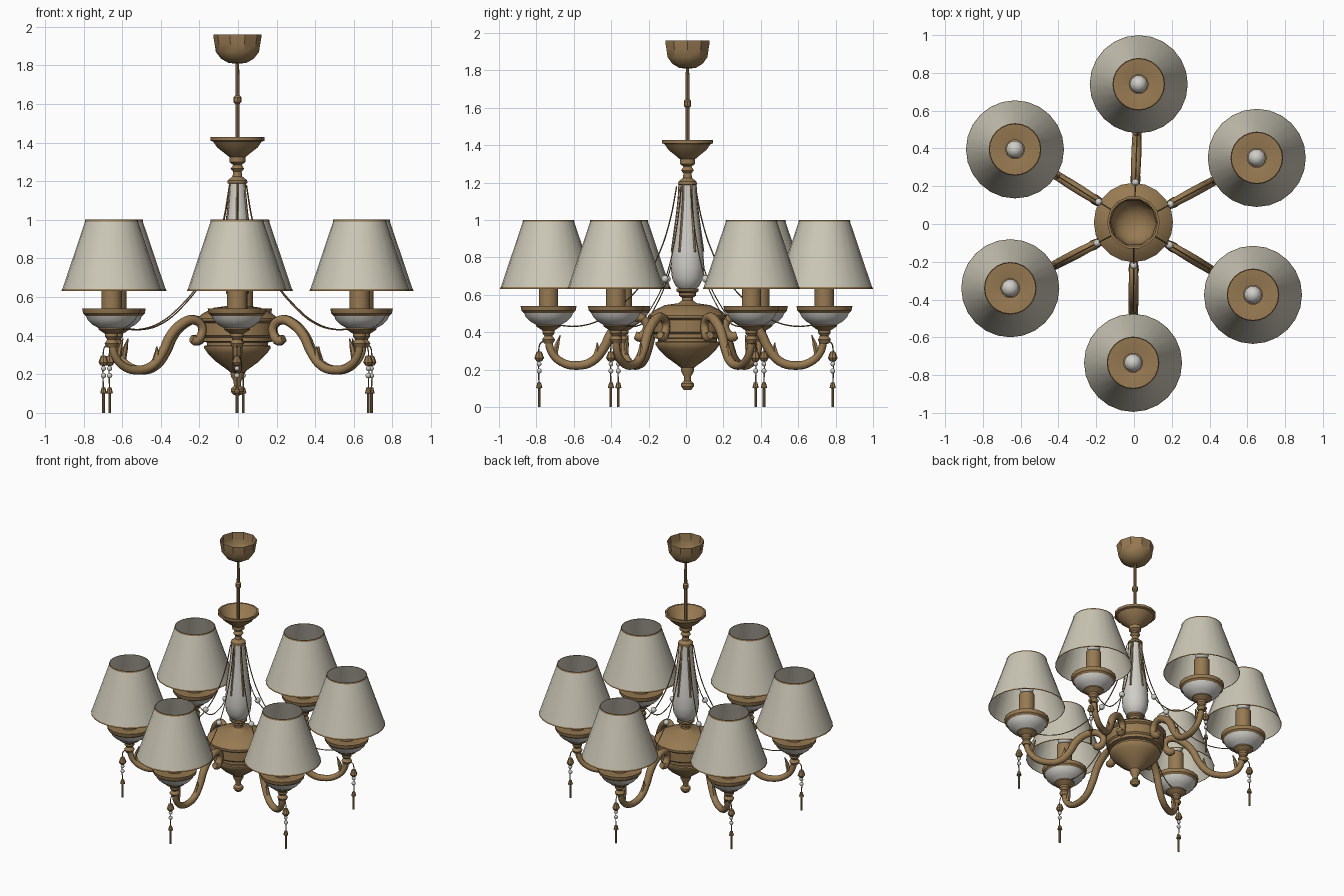
import bpy, bmesh, math
from mathutils import Vector


def material(name, rgb):
    m = bpy.data.materials.new(name)
    m.diffuse_color = (*rgb, 1)
    return m


BRASS = material("antique brass", (0.31, 0.195, 0.085))
FABRIC = material("cream fabric", (0.60, 0.57, 0.47))
PORCELAIN = material("white porcelain", (0.62, 0.61, 0.57))
HUB = (-0.003, 0.008)


def finish(ob, mat, angle=35):
    ob.data.materials.append(mat)
    bpy.ops.object.select_all(action='DESELECT')
    bpy.context.view_layer.objects.active = ob
    ob.select_set(True)
    bpy.ops.object.shade_smooth_by_angle(angle=math.radians(angle))
    return ob


def lathe(name, profile, mat, centre=HUB, sides=20, angle=35):
    """Spin (radius, height) points about a vertical axis; radius 0 makes a pole."""
    bm = bmesh.new()
    rings = []
    for r, z in profile:
        if r == 0:
            rings.append([bm.verts.new((0, 0, z))] * sides)
        else:
            rings.append([bm.verts.new((r * math.cos(math.tau * i / sides),
                                        r * math.sin(math.tau * i / sides), z))
                          for i in range(sides)])
    for a, b in zip(rings, rings[1:]):
        for i in range(sides):
            j = (i + 1) % sides
            quad = list(dict.fromkeys((a[i], a[j], b[j], b[i])))
            if len(quad) > 2:
                bm.faces.new(quad)
    mesh = bpy.data.meshes.new(name)
    bm.to_mesh(mesh)
    bm.free()
    ob = bpy.data.objects.new(name, mesh)
    ob.location = (*centre, 0)
    bpy.context.collection.objects.link(ob)
    return finish(ob, mat, angle)


def tube(name, path, radius, mat, sides=2, steps=4):
    """Smooth tube through (x, y, z, radius factor) points."""
    cu = bpy.data.curves.new(name, 'CURVE')
    cu.dimensions = '3D'
    cu.bevel_depth = radius
    cu.bevel_resolution = sides
    cu.resolution_u = steps
    cu.use_fill_caps = True
    sp = cu.splines.new('BEZIER')
    sp.bezier_points.add(len(path) - 1)
    for p, (x, y, z, f) in zip(sp.bezier_points, path):
        p.co = (x, y, z)
        p.radius = f
        p.handle_left_type = p.handle_right_type = 'AUTO'
    ob = bpy.data.objects.new(name, cu)
    bpy.context.collection.objects.link(ob)
    bpy.ops.object.select_all(action='DESELECT')
    bpy.context.view_layer.objects.active = ob
    ob.select_set(True)
    bpy.ops.object.convert(target='MESH')
    return finish(bpy.context.object, mat, 50)


def ball(name, at, r, mat):
    pts = [(r * math.sin(math.pi * i / 6), at[2] - r * math.cos(math.pi * i / 6)) for i in range(7)]
    pts[0], pts[-1] = (0, at[2] - r), (0, at[2] + r)
    return lathe(name, pts, mat, (at[0], at[1]), 10, 60)


# Ceiling canopy, open at the top, and hanging rod
lathe("ceiling_canopy", [(0, 1.81), (0.045, 1.812), (0.085, 1.835), (0.112, 1.87),
                         (0.118, 1.91), (0.125, 1.95), (0.125, 1.96)], BRASS, sides=10)
lathe("hanging_rod", [(0.011, 1.34), (0.011, 1.60), (0.02, 1.61), (0.02, 1.635),
                      (0.011, 1.645), (0.009, 1.82)], BRASS, sides=8)

# Upper dish, open at the top, with its turned stem
lathe("upper_dish", [(0.03, 1.185), (0.052, 1.19), (0.05, 1.205), (0.025, 1.225), (0.022, 1.25),
                     (0.035, 1.265), (0.022, 1.285), (0.042, 1.30), (0.042, 1.325), (0.06, 1.34),
                     (0.105, 1.375), (0.125, 1.405), (0.14, 1.41), (0.14, 1.428), (0.128, 1.428),
                     (0.098, 1.38), (0.05, 1.348), (0, 1.345)], BRASS, sides=14)

# Central porcelain vase with brass ribs
VASE = [(0.035, 0.625), (0.062, 0.645), (0.083, 0.69), (0.09, 0.75), (0.084, 0.83),
        (0.07, 0.93), (0.055, 1.04), (0.046, 1.13), (0.043, 1.19)]
lathe("vase", VASE, PORCELAIN)

# Hub: lower finial, belly, drum, domed top and neck
lathe("hub", [(0, 0.09), (0.02, 0.092), (0.034, 0.11), (0.034, 0.125), (0.018, 0.14),
              (0.02, 0.165), (0.034, 0.19), (0.036, 0.21), (0.055, 0.225), (0.11, 0.265),
              (0.155, 0.31), (0.172, 0.335), (0.172, 0.347), (0.158, 0.35), (0.158, 0.365),
              (0.185, 0.37), (0.185, 0.39), (0.196, 0.40), (0.196, 0.465), (0.21, 0.475),
              (0.21, 0.49), (0.18, 0.515), (0.12, 0.545), (0.05, 0.555), (0.03, 0.57),
              (0.03, 0.585), (0.045, 0.595), (0.045, 0.61), (0.06, 0.62), (0.06, 0.632),
              (0.035, 0.637)], BRASS)

# Lamp positions, slightly irregular around the hub
LAMPS = [(0.025, 0.74), (0.65, 0.35), (0.63, -0.375),
         (-0.005, -0.735), (-0.655, -0.34), (-0.63, 0.395)]
# Radial paths: (distance along arm, height, thickness factor)
ARM = [(0.735, 0.375, 0.9), (0.722, 0.30, 0.9), (0.665, 0.24, 0.95), (0.58, 0.222, 1),
       (0.50, 0.245, 1.05), (0.44, 0.315, 1.1), (0.395, 0.40, 1.15), (0.33, 0.46, 1.15),
       (0.265, 0.482, 1.05), (0.215, 0.455, 1), (0.212, 0.41, 1), (0.245, 0.375, 1.2),
       (0.272, 0.385, 0.9)]
CHAIN = [(0.05, 1.18, 1), (0.085, 1.0, 1), (0.14, 0.83, 1), (0.22, 0.68, 1), (0.34, 0.55, 1),
         (0.46, 0.465, 1), (0.58, 0.432, 1), (0.70, 0.44, 1)]
LEAVES = [[(0.50, 0.245, 1), (0.475, 0.30, 1.1), (0.475, 0.345, 0.2)],
          [(0.70, 0.27, 1), (0.69, 0.33, 1), (0.672, 0.385, 0.2)]]

for n, c in enumerate(LAMPS):
    length = math.hypot(*c)
    ux, uy = c[0] / length, c[1] / length

    def radial(points):
        return [(ux * r, uy * r, z, f) for r, z, f in points]

    # Scrolled arm with leaves
    tube(f"arm_{n}", radial(ARM), 0.023, BRASS)
    for k, leaf in enumerate(LEAVES):
        tube(f"arm_leaf_{n}_{k}", radial(leaf), 0.014, BRASS, 1, 3)

    # Swag wire with beads, and the vase rib
    tube(f"swag_wire_{n}", radial(CHAIN), 0.0035, BRASS, 0)
    ball(f"swag_bead_{n}", (ux * 0.22, uy * 0.22, 0.685), 0.02, PORCELAIN)
    tube(f"vase_rib_{n}", [(HUB[0] + ux * r, HUB[1] + uy * r, z, 1) for r, z in VASE[4:]],
         0.006, BRASS, 0, 2)

    # Lamp cup: brass stem, porcelain bowl, brass rim
    lathe(f"lamp_stem_{n}", [(0, 0.335), (0.025, 0.34), (0.036, 0.36), (0.022, 0.38),
                             (0.034, 0.395), (0.034, 0.41), (0.05, 0.42), (0.068, 0.432),
                             (0.068, 0.44)], BRASS, c, 14)
    lathe(f"lamp_bowl_{n}", [(0.066, 0.438), (0.10, 0.458), (0.124, 0.482), (0.134, 0.505)],
          PORCELAIN, c, 18)
    lathe(f"lamp_rim_{n}", [(0.134, 0.503), (0.147, 0.515), (0.152, 0.54), (0.14, 0.541),
                            (0.05, 0.525)], BRASS, c, 18)

    # Candle tube and bulb
    lathe(f"candle_{n}", [(0.053, 0.52), (0.053, 0.73), (0.03, 0.735), (0, 0.735)], BRASS, c, 14)
    ball(f"bulb_{n}", (*c, 0.775), 0.048, PORCELAIN)

    # Fabric shade with thin brass trims
    lathe(f"shade_{n}", [(0.257, 0.635), (0.134, 1.0)], FABRIC, c, 24)
    lathe(f"shade_bottom_trim_{n}", [(0.257, 0.632), (0.2595, 0.632), (0.2565, 0.641)],
          BRASS, c, 24)
    lathe(f"shade_top_trim_{n}", [(0.139, 0.991), (0.1365, 1.001), (0.133, 1.001)],
          BRASS, c, 24)

    # Crystal pendant hanging outside the arm
    p = (ux * 0.785, uy * 0.785)
    tube(f"pendant_hook_{n}", radial([(0.735, 0.35, 1), (0.772, 0.347, 1), (0.785, 0.325, 1),
                                      (0.785, 0.10, 1)]), 0.0035, BRASS, 0, 3)
    lathe(f"pendant_cap_{n}", [(0, 0.298), (0.014, 0.295), (0.026, 0.262), (0.015, 0.245),
                               (0, 0.243)], BRASS, p, 8)
    ball(f"pendant_bead_{n}", (*p, 0.23), 0.013, PORCELAIN)
    ball(f"pendant_small_bead_{n}", (*p, 0.193), 0.014, PORCELAIN)
    lathe(f"pendant_drop_{n}", [(0, 0.135), (0.010, 0.13), (0.017, 0.102), (0.007, 0.10),
                                (0.007, 0.0), (0, 0)], BRASS, p, 8)
